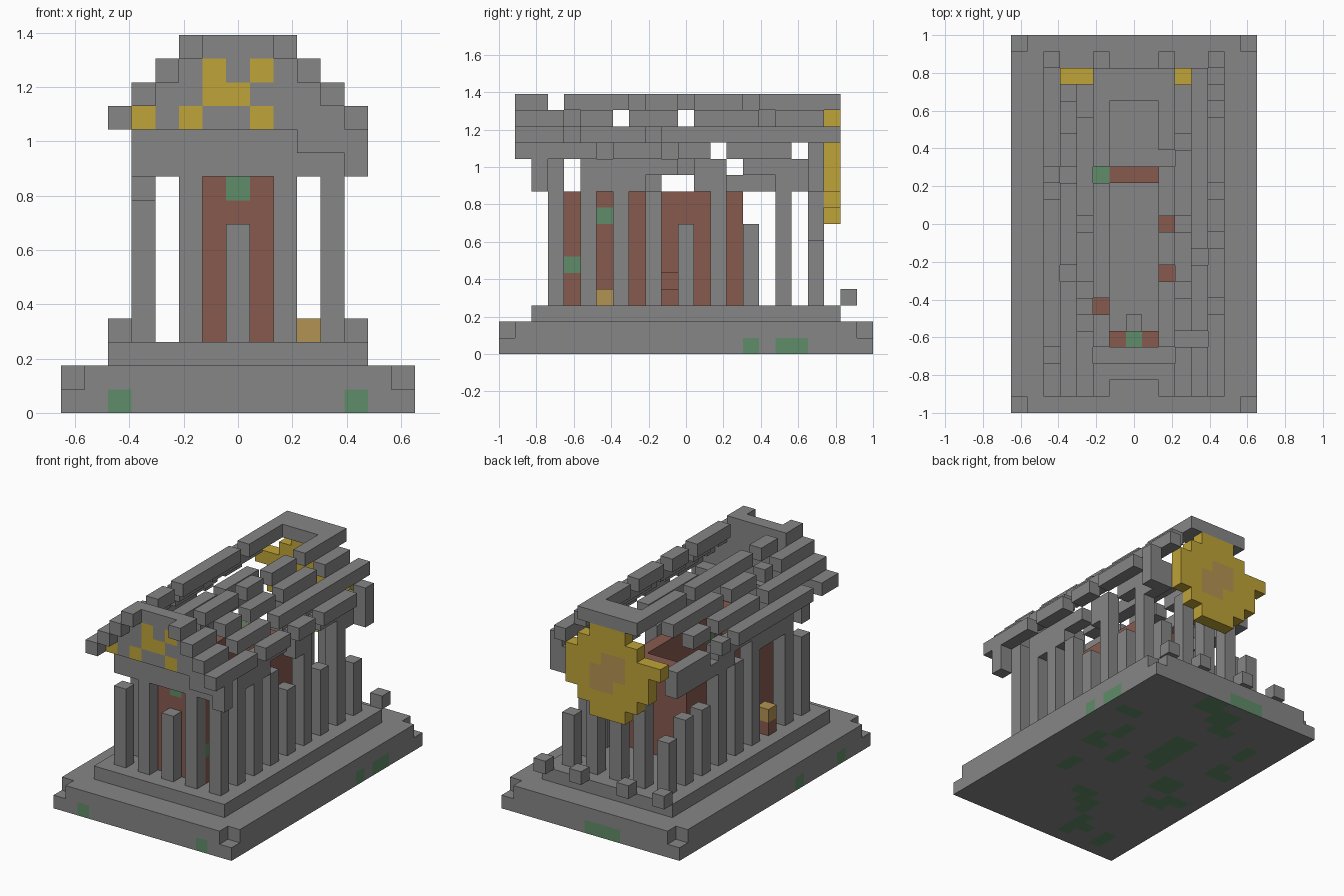
import bpy, bmesh, random
from mathutils import Vector

if "Cube" in bpy.data.objects:
    bpy.data.objects.remove(bpy.data.objects["Cube"], do_unlink=True)

U = 2 / 23                      # block size
ORIGIN = Vector((7.5, 11.5, 0))  # block grid centre


def material(name, rgb):
    m = bpy.data.materials.new(name)
    m.use_nodes = True
    m.diffuse_color = (*rgb, 1)
    m.node_tree.nodes["Principled BSDF"].inputs["Base Color"].default_value = (*rgb, 1)
    return m


COLOURS = ["stone", "red_clay", "gold", "moss", "ochre"]
STONE, CLAY, GOLD, MOSS, OCHRE = range(5)
MATS = [material(n, c) for n, c in zip(COLOURS, [
    (.24, .24, .24), (.245, .102, .078), (.52, .366, .04), (.117, .262, .138), (.45, .29, .085)])]

SIDES = {"right": (0, 1), "left": (0, -1), "back": (1, 1), "front": (1, -1), "top": (2, 1), "bottom": (2, -1)}


def block(x, y, z):
    """Cells of a box; each argument is a cell number or an inclusive pair."""
    rx, ry, rz = [range(a, a + 1) if isinstance(a, int) else range(a[0], a[1] + 1) for a in (x, y, z)]
    return {(i, j, k) for i in rx for j in ry for k in rz}


def build(name, cells, colour=STONE, paint=None):
    """Skin a set of blocks; paint(cell, side) may return another colour."""
    bm = bmesh.new()
    verts = {}

    def vert(p):
        if p not in verts:
            verts[p] = bm.verts.new((Vector(p) - ORIGIN) * U)
        return verts[p]

    for c in sorted(cells):
        for side, (axis, sign) in SIDES.items():
            near = list(c)
            near[axis] += sign
            if tuple(near) in cells:
                continue
            a, b = (axis + 1) % 3, (axis + 2) % 3
            ring = []
            for da, db in ((0, 0), (1, 0), (1, 1), (0, 1)):
                p = list(c)
                p[axis] += sign > 0
                p[a] += da
                p[b] += db
                ring.append(vert(tuple(p)))
            f = bm.faces.new(ring if sign > 0 else ring[::-1])
            hit = paint(c, side) if paint else None
            f.material_index = colour if hit is None else hit
    me = bpy.data.meshes.new(name)
    bm.to_mesh(me)
    bm.free()
    for m in MATS:
        me.materials.append(m)
    ob = bpy.data.objects.new(name, me)
    bpy.context.collection.objects.link(ob)
    return ob


def run(x, z, spans):
    """Broken lengthwise beam made of several spans."""
    return set().union(*(block(x, s, z) for s in spans))


# Mossy plinth with notched corners, and the step on it
random.seed(4)
patches = set()
for _ in range(24):
    i, j = random.randint(1, 13), random.randint(1, 21)
    patches |= {(i, j), (i + random.choice((-1, 0, 1)), j), (i, j + random.choice((-1, 0, 1)))}
edge_moss = {"front": {2, 12}, "back": {5, 6, 7}, "right": {15, 17, 18}, "left": {3, 8}}


def plinth_paint(c, side):
    if c[2] == 0 and side != "top":
        if side == "bottom":
            return MOSS if c[:2] in patches else None
        along = c[0] if side in ("front", "back") else c[1]
        return MOSS if along in edge_moss[side] else None


corners = {(i, j, 1) for i in (0, 14) for j in (0, 22)}
build("plinth", block((0, 14), (0, 22), (0, 1)) - corners, paint=plinth_paint)
build("step", block((2, 12), (2, 20), 2))

# Colonnade: some columns are broken off
broken = {(7, 3): 7, (3, 3): 8, (11, 11): 7, (11, 15): 7, (11, 19): 6,
          (3, 19): 6, (3, 17): 7, (3, 15): 7, (3, 7): 4}
spots = [(i, j) for i in (3, 11) for j in range(3, 20, 2)] + [(i, j) for i in (5, 7, 9) for j in (3, 19)]
for n, (i, j) in enumerate(spots):
    if (i, j) != (3, 7):
        build(f"column_{n + 1}", block(i, j, (3, broken.get((i, j), 9))))
build("patched_stump", block(3, 7, (3, 4)), CLAY, lambda c, s: OCHRE if c[2] == 4 else None)

# Inner chamber with clay walls and a doorway
walls = block((5, 9), (4, 14), (3, 9)) - block((6, 8), (5, 13), (3, 9))
walls -= block(7, 4, (3, 7)) | {(9, 10, 4)}
mossy = {(7, 4, 9), (9, 6, 8), (9, 4, 5), (5, 14, 9)}
build("chamber_walls", walls, CLAY, lambda c, s: MOSS if c in mossy else None)
build("altar", block(7, 5, 3))
build("fallen_ochre_block", block(10, 6, 3), OCHRE)
for n, i in enumerate((2, 5, 9, 12)):
    build(f"loose_block_{n + 1}", block(i, 21, 3))

# Entablature on the columns, with gaps
build("front_architrave", block((3, 11), 3, (10, 11)) | block((10, 12), 2, 11) | block(12, 2, 10))
build("left_architrave", run(3, 10, [(5, 9), (12, 18)]) | run(3, 11, [(5, 13), (15, 18)]))
build("right_architrave", run(11, 10, [(5, 8), (12, 13), (17, 19)])
      | run(11, 11, [(5, 10), (12, 13), (15, 19)]) | block(12, 19, (10, 11)))

# Front gable with gold inlay
gable = set()
for n in range(4):
    gable |= block((3 + n, 11 - n), 2, 12 + n)
inlay = {(6, 14), (8, 14), (6, 13), (7, 13), (3, 12), (5, 12), (8, 12)}
build("front_gable", gable,
      paint=lambda c, s: GOLD if s == "front" and (c[0], c[2]) in inlay else None)

# Stepped roof beams, broken in places
left_spans = [[(1, 2), (4, 12), (14, 14)],
              [(1, 7), (9, 13), (15, 16)],
              [(1, 4), (6, 6), (8, 10), (12, 17)],
              [(1, 2), (4, 5), (7, 13), (15, 20)]]
right_spans = [[(1, 5), (7, 9), (11, 12), (14, 17), (19, 19)],
               [(1, 3), (5, 8), (10, 16), (17, 20)],
               [(1, 3), (5, 6), (8, 10), (12, 15), (17, 19)],
               [(1, 2), (4, 7), (9, 10), (12, 14), (16, 20)]]
for n in range(4):
    build(f"left_roof_beam_{n + 1}", run(2 + n, 12 + n, left_spans[n]))
    build(f"right_roof_beam_{n + 1}", run(12 - n, 12 + n, right_spans[n]))
build("rear_ridge_tie", block((6, 8), (19, 20), 15))

# Gold disc on the rear gable with an ochre flower
disc = {(3, 20, 12)}
for k in range(8, 15):
    half = min(3, 4 - abs(k - 11)) if k != 11 else 3
    disc |= block((7 - half, 7 + half), 20, k)
disc |= block((4, 10), 20, (10, 12)) | block((5, 9), 20, (9, 13)) | block((6, 8), 20, (8, 14))
flower = block((6, 8), 20, 11) | block(7, 20, (10, 12)) | {(6, 20, 12), (8, 20, 10)}
build("rear_disc", disc, GOLD, lambda c, s: OCHRE if s == "back" and c in flower else None)
